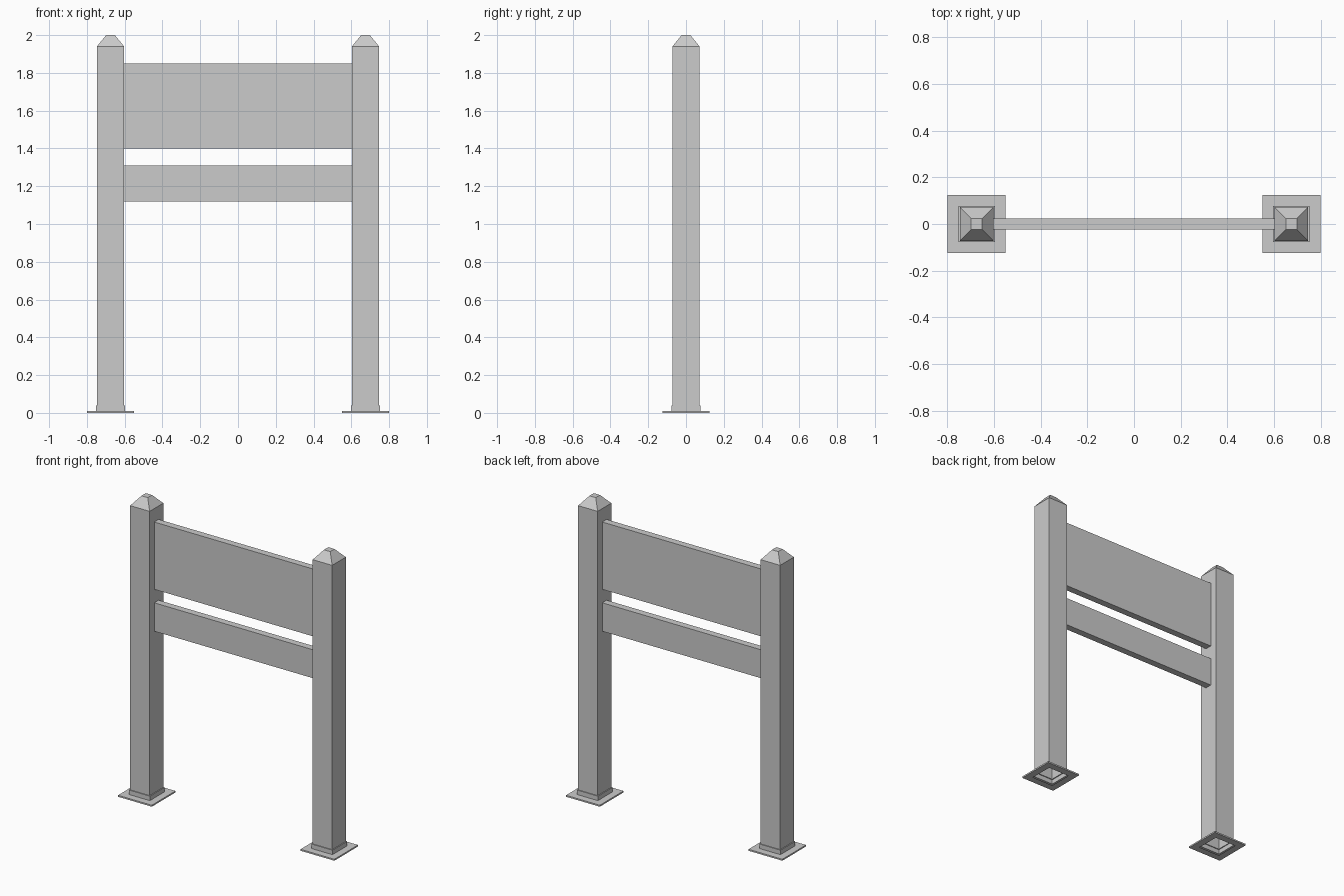
import bpy
import bmesh

if "Cube" in bpy.data.objects:
    bpy.data.objects.remove(bpy.data.objects["Cube"])

CORNERS = [(1, 1), (-1, 1), (-1, -1), (1, -1)]


def square_loft(name, x, rings, close_top=False):
    """Stack square rings of (half width, z) into a faceted shell."""
    bm = bmesh.new()
    prev = None
    for half, z in rings:
        ring = [bm.verts.new((half * cx, half * cy, z)) for cx, cy in CORNERS]
        if prev:
            for i in range(4):
                j = (i + 1) % 4
                bm.faces.new((prev[i], prev[j], ring[j], ring[i]))
        prev = ring
    if close_top:
        bm.faces.new(prev)
    finish(name, bm, (x, 0, 0))


def board(name, z0, z1):
    """Horizontal panel spanning between the posts."""
    bm = bmesh.new()
    bmesh.ops.create_cube(bm, size=1)
    bmesh.ops.scale(bm, vec=(1.21, 0.046, z1 - z0), verts=bm.verts)
    finish(name, bm, (0, 0, (z0 + z1) / 2))


def finish(name, bm, location):
    mesh = bpy.data.meshes.new(name)
    bm.to_mesh(mesh)
    bm.free()
    obj = bpy.data.objects.new(name, mesh)
    obj.location = location
    bpy.context.collection.objects.link(obj)


for side, x in (("left", -0.675), ("right", 0.675)):
    # Flat foot flange with raised collar, open underneath
    square_loft(f"{side}_base_flange", x, [
        (0.078, 0), (0.125, 0), (0.125, 0.01),
        (0.078, 0.01), (0.078, 0.04), (0.072, 0.04)])
    # Hollow square post
    square_loft(f"{side}_post", x, [(0.072, 0.04), (0.072, 1.94)])
    # Truncated pyramid cap
    square_loft(f"{side}_post_cap", x, [(0.072, 1.94), (0.023, 2.0)], close_top=True)

# Sign panels
board("upper_sign_panel", 1.40, 1.85)
board("lower_sign_panel", 1.12, 1.31)
